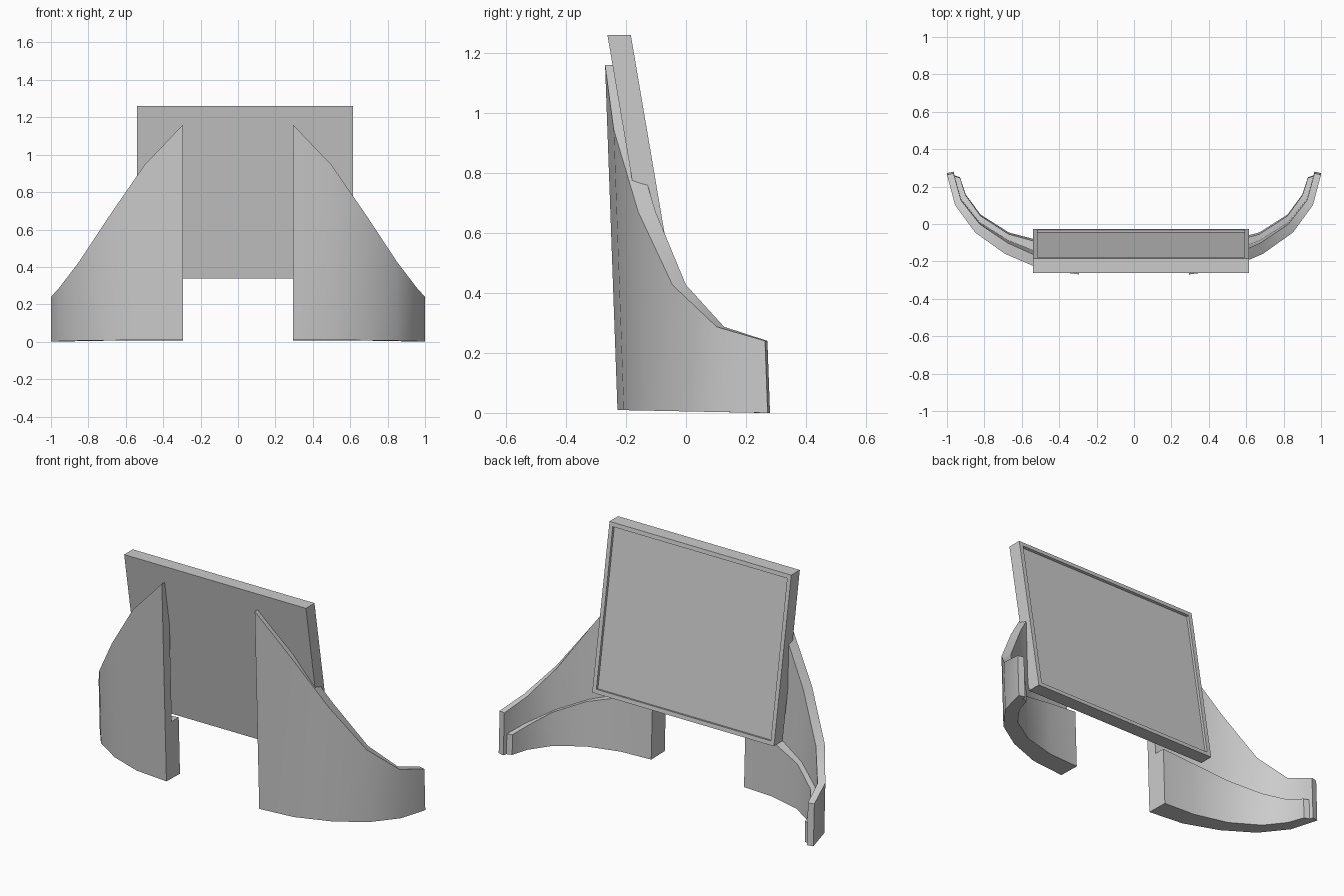
import bpy, bmesh

if "Cube" in bpy.data.objects:
    bpy.data.objects.remove(bpy.data.objects["Cube"])

LEAN = 0.036   # walls lean forward as they rise


def add_object(name, bm):
    bmesh.ops.recalc_face_normals(bm, faces=bm.faces)
    mesh = bpy.data.meshes.new(name)
    bm.to_mesh(mesh)
    bm.free()
    obj = bpy.data.objects.new(name, mesh)
    bpy.context.collection.objects.link(obj)
    return obj


def curved_wall(name, outer, inner, heights):
    """Loft a wall between two plan curves with a varying top height, mirrored in x."""
    bm = bmesh.new()
    rings = []
    for (ox, oy), (ix, iy), h in zip(outer, inner, heights):
        ring = []
        for x, y, top in ((ox, oy, 0), (ox, oy, 1), (ix, iy, 1), (ix, iy, 0)):
            z = h if top else max(0, 0.005 - 0.02 * y)
            ring.append(bm.verts.new((x, y - LEAN * z, z)))
        rings.append(ring)
    for a, b in zip(rings, rings[1:]):
        for i in range(4):
            j = (i + 1) % 4
            bm.faces.new((a[i], a[j], b[j], b[i]))
    bm.faces.new(rings[0])
    bm.faces.new(rings[-1])
    obj = add_object(name, bm)
    mod = obj.modifiers.new("mirror", 'MIRROR')
    mod.use_mirror_merge = False
    bpy.ops.object.select_all(action='DESELECT')
    obj.select_set(True)
    bpy.context.view_layer.objects.active = obj
    bpy.ops.object.shade_smooth_by_angle(angle=0.6)
    return obj


# Curved side legs: tall outer shell
shell_out = [(0.295, -0.228), (0.50, -0.207), (0.69, -0.135), (0.85, -0.03), (0.957, 0.112), (1.0, 0.272)]
shell_in = [(0.295, -0.168), (0.49, -0.15), (0.675, -0.077), (0.825, 0.015), (0.925, 0.137), (0.965, 0.28)]
curved_wall("leg_shell", shell_out, shell_in, [1.16, 0.945, 0.67, 0.427, 0.287, 0.24])

# Lower ledge lining the inside of each leg
ledge_in = [(0.295, -0.105), (0.48, -0.095), (0.67, -0.045), (0.82, 0.05), (0.90, 0.158), (0.93, 0.25)]
curved_wall("leg_ledge", shell_in[:-1] + [(0.96, 0.26)], ledge_in,
            [0.335, 0.315, 0.26, 0.195, 0.14, 0.115])

# Tilted panel with a shallow recess in its back face
bm = bmesh.new()
bmesh.ops.create_cube(bm, size=1)
for v in bm.verts:
    top, back = v.co.z > 0, v.co.y > 0
    v.co.x = 0.615 if v.co.x > 0 else -0.54
    v.co.z = 1.26 if top else 0.337
    v.co.y = (-0.262 if top else -0.105) + (0.078 if back else 0)
bm.normal_update()
back_face = max(bm.faces, key=lambda f: f.normal.y)
bmesh.ops.inset_region(bm, faces=[back_face], thickness=0.033)
bm.normal_update()
depth = -0.015 * back_face.normal
recess = bmesh.ops.extrude_discrete_faces(bm, faces=[back_face])["faces"][0]
bmesh.ops.translate(bm, verts=recess.verts, vec=depth)
add_object("tilted_panel", bm)
